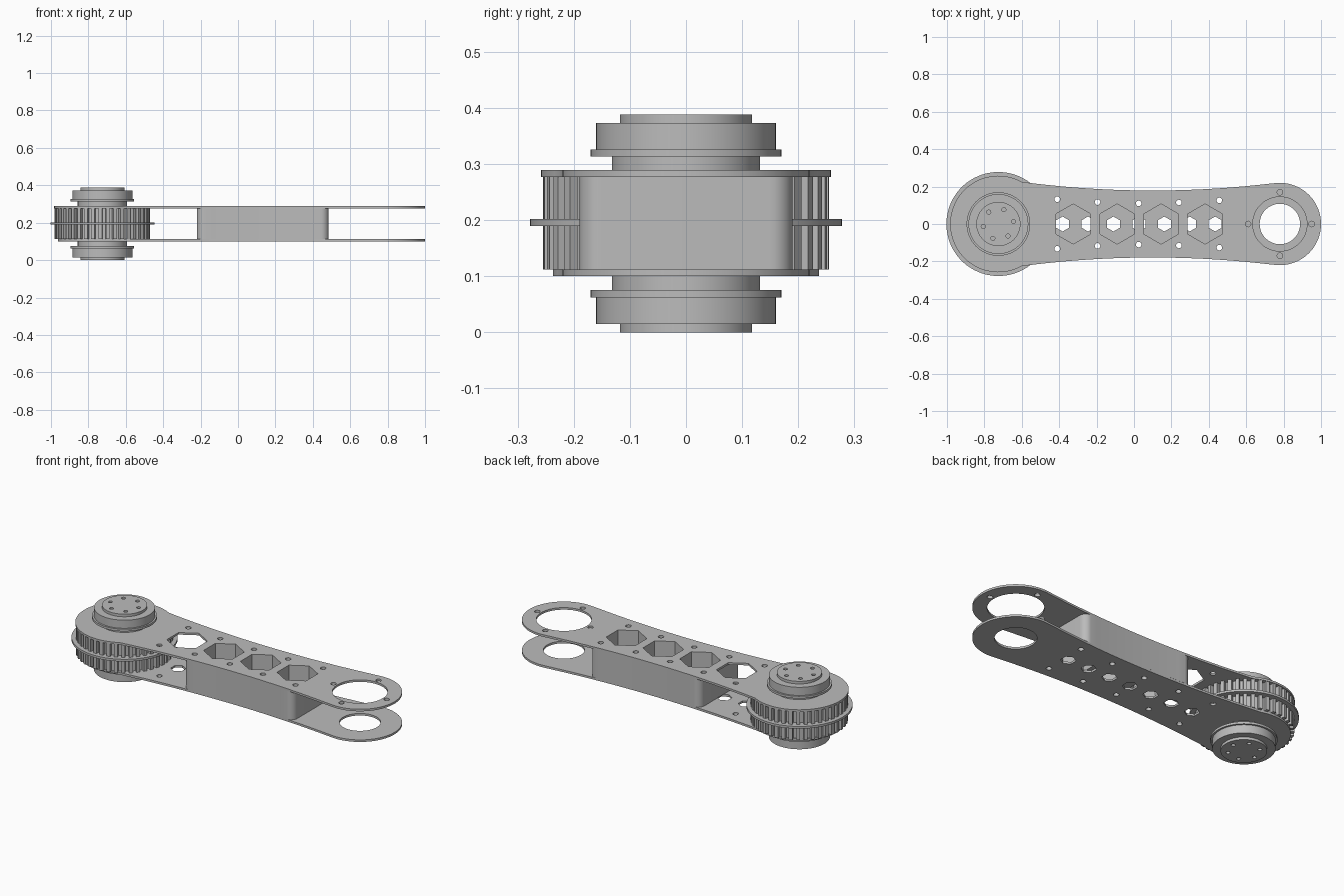
import bpy
import bmesh
from math import cos, sin, pi, radians, acos

cube = bpy.data.objects.get("Cube")
if cube:
    bpy.data.objects.remove(cube, do_unlink=True)

HUB_X, END_X, HEIGHT = -0.725, 0.78, 0.388

grey = bpy.data.materials.new("machined_grey")
grey.use_nodes = True
grey.diffuse_color = (0.5, 0.5, 0.5, 1)
grey.node_tree.nodes["Principled BSDF"].inputs["Base Color"].default_value = (0.5, 0.5, 0.5, 1)


def arc(x, y, r, start, end, steps):
    return [(x + r * cos(start + (end - start) * i / steps),
             y + r * sin(start + (end - start) * i / steps)) for i in range(steps + 1)]


def ring(x, y, r, sides=24, turn=0.0):
    return arc(x, y, r, turn, turn + 2 * pi, sides)[:-1]


def hexagon(x, r):
    return ring(x, 0, r, 6, pi / 2)


def finish(name, mesh):
    bm = bmesh.new()
    bm.from_mesh(mesh)
    bmesh.ops.remove_doubles(bm, verts=bm.verts, dist=1e-5)
    bmesh.ops.recalc_face_normals(bm, faces=bm.faces)
    bm.to_mesh(mesh)
    bm.free()
    mesh.materials.clear()
    mesh.materials.append(grey)
    obj = bpy.data.objects.new(name, mesh)
    bpy.context.collection.objects.link(obj)
    bpy.ops.object.select_all(action='DESELECT')
    obj.select_set(True)
    bpy.context.view_layer.objects.active = obj
    bpy.ops.object.shade_smooth_by_angle(angle=radians(30))
    return obj


def plate(name, loops, z0, z1):
    """Filled outline (first loop) with holes (other loops), extruded from z0 to z1."""
    curve = bpy.data.curves.new(name + "_profile", 'CURVE')
    curve.dimensions = '2D'
    curve.fill_mode = 'BOTH'
    curve.extrude = (z1 - z0) / 2
    for loop in loops:
        spline = curve.splines.new('POLY')
        spline.points.add(len(loop) - 1)
        for p, (x, y) in zip(spline.points, loop):
            p.co = (x, y, 0, 1)
        spline.use_cyclic_u = True
    helper = bpy.data.objects.new(name + "_helper", curve)
    bpy.context.collection.objects.link(helper)
    graph = bpy.context.evaluated_depsgraph_get()
    mesh = bpy.data.meshes.new_from_object(helper.evaluated_get(graph))
    bpy.data.objects.remove(helper, do_unlink=True)
    for v in mesh.vertices:
        v.co.z += (z0 + z1) / 2
    return finish(name, mesh)


def lathe(name, profile):
    bm = bmesh.new()
    verts = [bm.verts.new((HUB_X + r, 0, z)) for r, z in profile]
    edges = [bm.edges.new(pair) for pair in zip(verts, verts[1:])]
    bmesh.ops.spin(bm, geom=verts + edges, cent=(HUB_X, 0, 0), axis=(0, 0, 1),
                   angle=2 * pi, steps=64)
    mesh = bpy.data.meshes.new(name)
    bm.to_mesh(mesh)
    bm.free()
    return finish(name, mesh)


def waist(x, flare=0.094):
    """Half width of the arm, narrowest near the middle."""
    return 0.179 + (flare if x < 0.1 else 0.094) * (x - 0.1) ** 2


def arm_outline(hub_r, join_x, flare):
    t = acos((join_x - HUB_X) / hub_r)
    xs = [join_x + (0.75 - join_x) * i / 32 for i in range(1, 32)]
    lower = [(x, -waist(x, flare)) for x in xs]
    upper = [(x, -y) for x, y in reversed(lower)]
    u = radians(97.8)
    return (arc(HUB_X, 0, hub_r, t, 2 * pi - t, 56) + lower
            + arc(END_X, 0, 0.22, -u, u, 48) + upper)


# Hole layout shared by the arm plates and spacer
bolts = []
for x, y in ((-0.41, 0.132), (-0.195, 0.117), (0.025, 0.11), (0.24, 0.115), (0.456, 0.126)):
    bolts += [ring(x, side * y, 0.015, 16) for side in (1, -1)]
large_hexes = [hexagon(-0.325 + 0.235 * i, 0.107) for i in range(4)]
small_hexes = [hexagon(-0.382 + 0.136 * i, 0.04) for i in range(7)]
end_bolts = [ring(END_X + 0.17 * cos(a), 0.17 * sin(a), 0.015, 16)
             for a in (0, pi / 2, pi, 3 * pi / 2)]

# Arm plates
plate("upper_arm_plate", [arm_outline(0.258, -0.6, 0.094), ring(END_X, 0, 0.145, 64)]
      + large_hexes + bolts + end_bolts, 0.277, 0.289)
plate("lower_arm_plate", [arm_outline(0.237, -0.65, 0.08), ring(END_X, 0, 0.108, 64)]
      + small_hexes + bolts, 0.1, 0.112)

# Spacer block with rounded corners between the plates
R, LEFT, RIGHT = 0.04, -0.22, 0.485
xs = [LEFT + R + (RIGHT - LEFT - 2 * R) * i / 16 for i in range(1, 16)]
yl, yr = waist(LEFT + R) - R, waist(RIGHT - R) - R
spacer = (arc(LEFT + R, -yl, R, pi, 1.5 * pi, 10) + [(x, -waist(x)) for x in xs]
          + arc(RIGHT - R, -yr, R, -pi / 2, 0, 10) + arc(RIGHT - R, yr, R, 0, pi / 2, 10)
          + [(x, waist(x)) for x in reversed(xs)]
          + arc(LEFT + R, yl, R, pi / 2, pi, 10))
plate("spacer_block", [spacer] + large_hexes[1:] + bolts[2:], 0.112, 0.277)

# Toothed pulleys either side of a dividing flange
TEETH = 40
teeth = []
for i in range(TEETH):
    for part, r in ((0, 0.232), (0.45, 0.232), (0.48, 0.255), (0.97, 0.255)):
        a = 2 * pi * (i + part) / TEETH
        teeth.append((HUB_X + r * cos(a), r * sin(a)))
plate("lower_pulley", [teeth], 0.112, 0.189)
plate("upper_pulley", [teeth], 0.202, 0.277)
plate("pulley_flange", [ring(HUB_X, 0, 0.278, 96)], 0.189, 0.202)

# Bearing hubs and drilled caps, mirrored above and below
profile = [(0, 0.1), (0.132, 0.1), (0.132, 0.075), (0.17, 0.075), (0.17, 0.062),
           (0.16, 0.062), (0.16, 0.015), (0, 0.015)]
cap_holes = [ring(HUB_X + 0.082 * cos(a), 0.082 * sin(a), 0.011, 16)
             for a in (radians(9 + 60 * k) for k in range(6))]
cap = [ring(HUB_X, 0, 0.118, 64)] + cap_holes
lathe("lower_hub", profile)
lathe("upper_hub", [(r, HEIGHT - z) for r, z in profile])
plate("lower_hub_cap", cap, 0, 0.015)
plate("upper_hub_cap", cap, HEIGHT - 0.015, HEIGHT)
